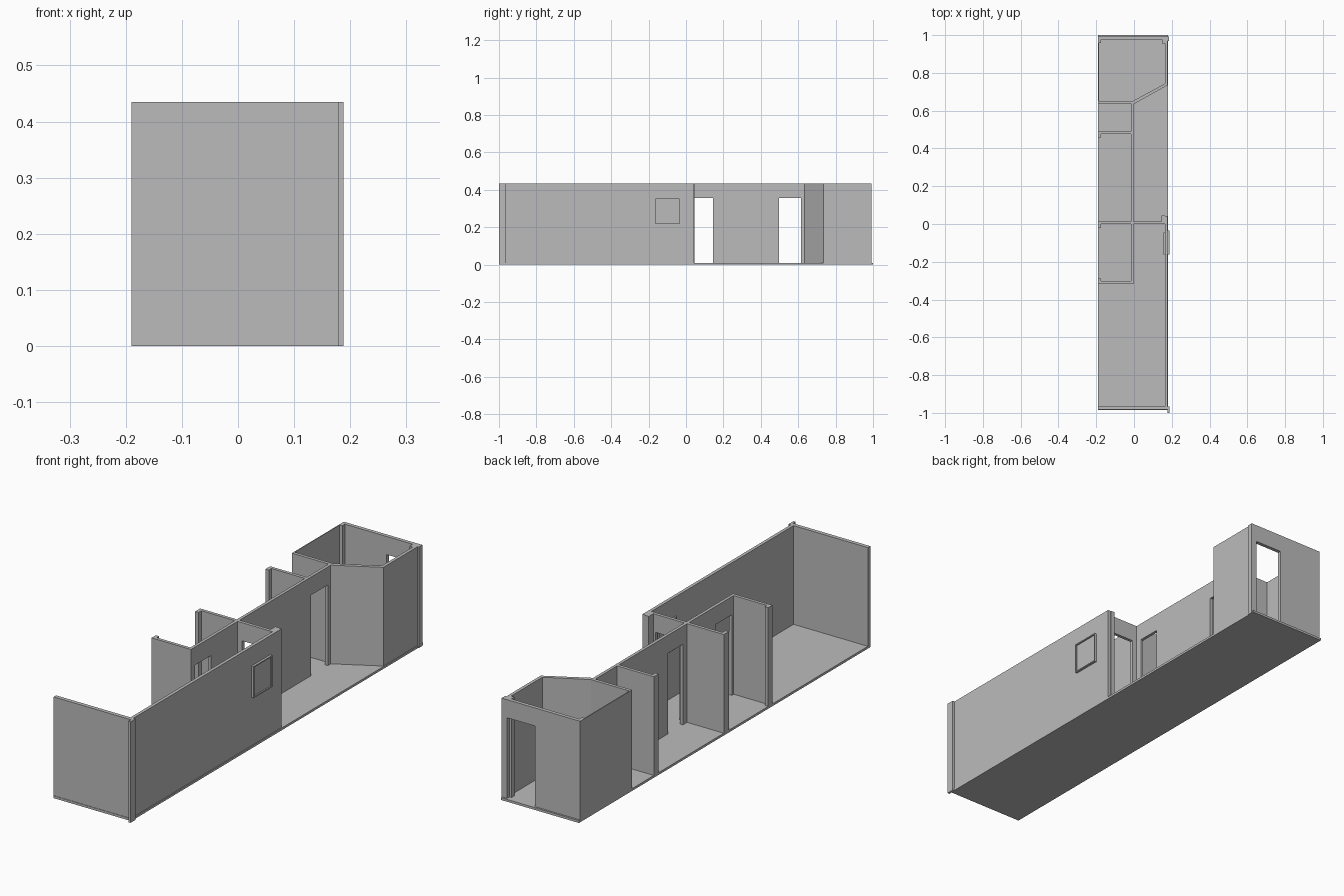
import bpy
from mathutils import Vector

if "Cube" in bpy.data.objects:
    bpy.data.objects.remove(bpy.data.objects["Cube"])

TOP, FLOOR, HEAD = 0.435, 0.01, 0.357
LEFT, RIGHT = -0.19, 0.178

grey = bpy.data.materials.new("plain grey")
grey.use_nodes = True
grey.diffuse_color = (0.5, 0.5, 0.5, 1)
grey.node_tree.nodes["Principled BSDF"].inputs["Base Color"].default_value = (0.5, 0.5, 0.5, 1)


def prism(name, outline, z0=FLOOR, z1=TOP):
    """Extrude a counter-clockwise plan outline between two heights."""
    n = len(outline)
    verts = [(x, y, z) for z in (z0, z1) for x, y in outline]
    faces = [tuple(reversed(range(n))), tuple(range(n, 2 * n))]
    faces += [(i, (i + 1) % n, n + (i + 1) % n, n + i) for i in range(n)]
    mesh = bpy.data.meshes.new(name)
    mesh.from_pydata(verts, [], faces)
    mesh.materials.append(grey)
    obj = bpy.data.objects.new(name, mesh)
    bpy.context.collection.objects.link(obj)
    return obj


def box(name, x0, x1, y0, y1, z0=FLOOR, z1=TOP):
    return prism(name, [(x0, y0), (x1, y0), (x1, y1), (x0, y1)], z0, z1)


def cut(wall, x0, x1, y0, y1, z0=FLOOR - 0.005, z1=HEAD):
    """Cut a door opening through a wall."""
    cutter = box(wall.name + "_opening", x0, x1, y0, y1, z0, z1)
    cutter.hide_render = True
    cutter.hide_viewport = True
    cutter.display_type = 'WIRE'
    mod = wall.modifiers.new("opening", 'BOOLEAN')
    mod.operation = 'DIFFERENCE'
    mod.solver = 'EXACT'
    mod.object = cutter


# Floor slab
box("floor", LEFT, RIGHT + 0.003, -0.985, 1.0, 0, FLOOR)

# Outer walls
box("front_wall", LEFT, RIGHT, -0.983, -0.966)
box("long_side_wall", 0.164, RIGHT, -0.966, 0.042)
box("rear_side_wall", 0.164, RIGHT, 0.735, 0.976)
box("rear_left_wall", LEFT, LEFT + 0.004, 0.638, 0.976)
back = box("back_wall", LEFT, RIGHT, 0.976, 0.992)
cut(back, 0.025, 0.158, 0.95, 1.02)

# Spine wall with three doors
spine = box("spine_wall", -0.015, -0.002, -0.317, 0.638)
for y0, y1 in ((-0.29, -0.18), (0.042, 0.145), (0.498, 0.614)):
    cut(spine, -0.05, 0.05, y0, y1)

# Cross partitions between the rooms
for name, y in (("bedroom_partition", -0.317), ("middle_partition", 0.0),
                ("bath_partition", 0.476), ("rear_partition", 0.638)):
    box(name, LEFT, -0.015 if y < 0.6 else -0.002, y, y + 0.014)
hall = box("hall_partition", -0.002, 0.164, 0.0, 0.014)
cut(hall, 0.02, 0.135, -0.05, 0.05)
box("hall_door_post", 0.146, 0.164, 0.014, 0.045)

# Slanted porch wall
prism("slanted_wall", [(-0.002, 0.634), (RIGHT, 0.735), (RIGHT, 0.751), (-0.008, 0.650)])

# Short returns where the open side meets the partitions
for i, (y0, y1) in enumerate(((-0.303, -0.288), (-0.02, 0.0),
                              (0.458, 0.476), (0.958, 0.976))):
    box(f"side_return_{i + 1}", LEFT, LEFT + 0.016, y0, y1)
box("rear_corner_post", 0.148, 0.164, 0.955, 0.976)

# Corner trims
box("front_corner_trim", RIGHT, 0.188, -1.0, -0.966, 0)
box("rear_corner_trim", RIGHT, 0.184, 0.968, 0.992, 0)

# Window panel with a slim frame, and its inner sill board
box("window_pane", RIGHT, 0.182, -0.157, -0.04, 0.222, 0.348)
for name, y0, y1, z0, z1 in (("sill", -0.162, -0.035, 0.217, 0.222),
                             ("head", -0.162, -0.035, 0.348, 0.353),
                             ("front_jamb", -0.162, -0.157, 0.222, 0.348),
                             ("rear_jamb", -0.04, -0.035, 0.222, 0.348)):
    box("window_" + name, RIGHT, 0.188, y0, y1, z0, z1)
box("window_inner_board", 0.157, 0.164, -0.162, -0.045, 0.217, 0.353)
